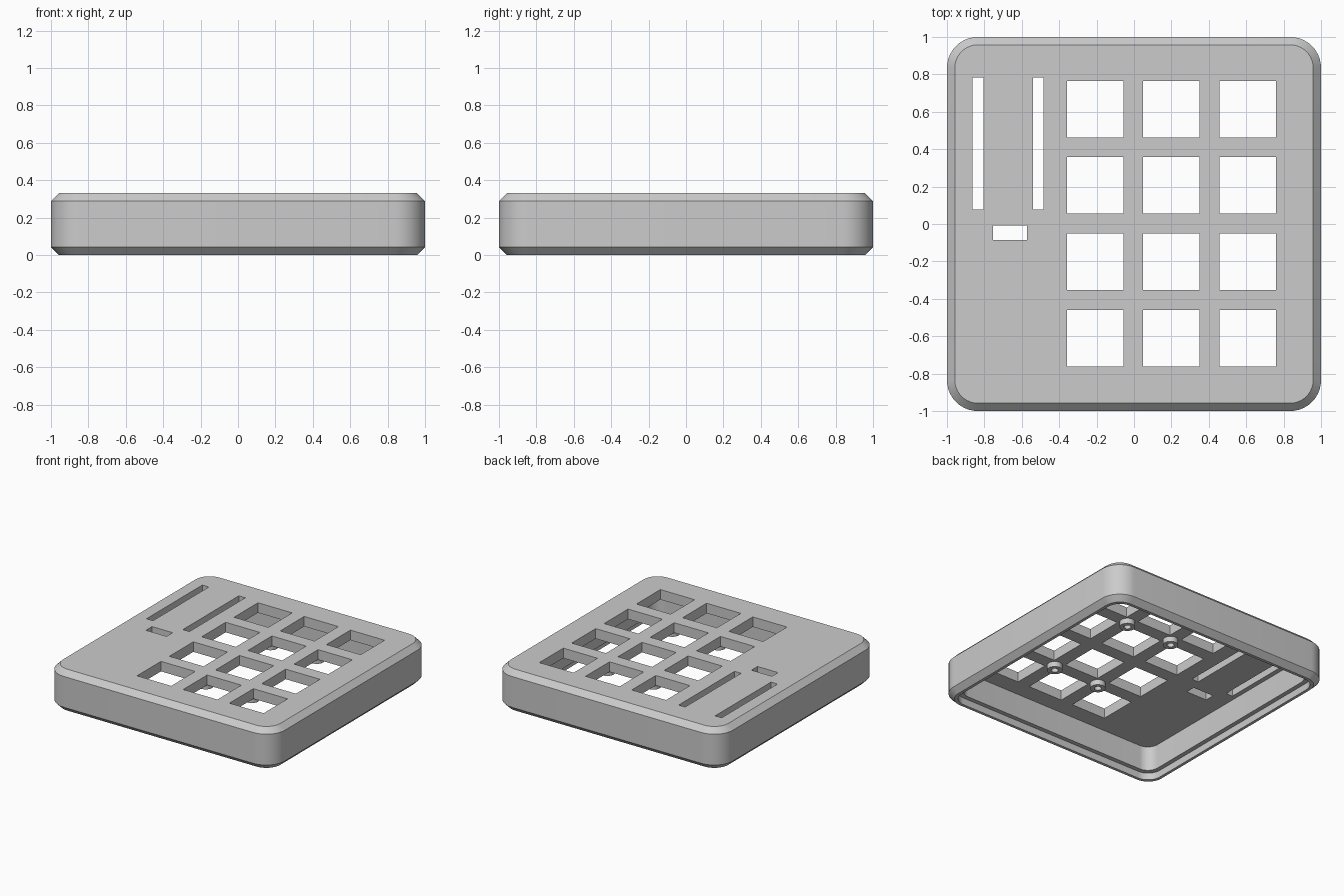
import bpy
import bmesh
from math import cos, sin, pi, radians
from mathutils import Matrix, Vector

default = bpy.data.objects.get("Cube")
if default:
    bpy.data.objects.remove(default, do_unlink=True)

HEIGHT, CEILING, CHAMFER, RADIUS = 0.33, 0.25, 0.042, 0.165

grey = bpy.data.materials.new("plain grey")
grey.use_nodes = True
grey.diffuse_color = (0.6, 0.6, 0.6, 1)
grey.node_tree.nodes["Principled BSDF"].inputs["Base Color"].default_value = (0.6, 0.6, 0.6, 1)


def add_object(name, bm):
    mesh = bpy.data.meshes.new(name)
    bm.to_mesh(mesh)
    bm.free()
    mesh.materials.append(grey)
    obj = bpy.data.objects.new(name, mesh)
    bpy.context.collection.objects.link(obj)
    return obj


def rounded_ring(bm, half, radius, z, steps=10):
    """Ring of vertices around a rounded square (a circle when half == radius)."""
    ring = []
    for quarter in range(4):
        middle = pi / 4 + quarter * pi / 2
        cx = (half - radius) * (1 if cos(middle) > 0 else -1)
        cy = (half - radius) * (1 if sin(middle) > 0 else -1)
        for i in range(steps + 1):
            a = quarter * pi / 2 + i / steps * pi / 2
            ring.append(bm.verts.new((cx + radius * cos(a), cy + radius * sin(a), z)))
    return ring


def loft(name, sections, location=(0, 0, 0)):
    """Closed solid skinned through (half width, corner radius, z) sections."""
    bm = bmesh.new()
    rings = [rounded_ring(bm, *s) for s in sections]
    for a, b in zip(rings, rings[1:]):
        for i in range(len(a)):
            j = (i + 1) % len(a)
            bm.faces.new((a[i], a[j], b[j], b[i]))
    bm.faces.new(rings[0])
    bm.faces.new(rings[-1])
    bmesh.ops.remove_doubles(bm, verts=bm.verts, dist=1e-5)
    bmesh.ops.recalc_face_normals(bm, faces=bm.faces)
    bmesh.ops.translate(bm, verts=bm.verts, vec=location)
    return add_object(name, bm)


def shade(obj):
    bpy.ops.object.select_all(action='DESELECT')
    obj.select_set(True)
    bpy.context.view_layer.objects.active = obj
    bpy.ops.object.shade_smooth_by_angle(angle=radians(30))


# Hollow case: top plate, chamfered walls, stepped lip around the open underside
case = loft("case_shell", [
    (1 - CHAMFER, RADIUS - CHAMFER, HEIGHT),
    (1, RADIUS, HEIGHT - CHAMFER),
    (1, RADIUS, CHAMFER),
    (1 - CHAMFER, RADIUS - CHAMFER, 0),
    (0.935, 0.11, 0),
    (0.935, 0.11, 0.055),
    (0.9, 0.09, 0.055),
    (0.9, 0.09, CEILING),
])

# Openings as (x centre, y centre, width, depth): key grid, two slots, small window
openings = [(0.2 + 0.408 * col, 0.002 + 0.408 * row, 0.302, 0.302)
            for col in (-1, 0, 1) for row in (-1.5, -0.5, 0.5, 1.5)]
openings += [(-0.834, 0.43, 0.058, 0.705), (-0.512, 0.43, 0.058, 0.705),
             (-0.662, -0.047, 0.182, 0.077)]
bm = bmesh.new()
for x, y, w, d in openings:
    place = Matrix.Translation(Vector((x, y, HEIGHT))) @ Matrix.Diagonal((w, d, 0.3, 1))
    bmesh.ops.create_cube(bm, size=1, matrix=place)
cutter = add_object("opening_cutter", bm)
cutter.hide_render = True

cut = case.modifiers.new("openings", 'BOOLEAN')
cut.operation = 'DIFFERENCE'
cut.solver = 'EXACT'
cut.object = cutter
bpy.context.view_layer.objects.active = case
bpy.ops.object.modifier_apply(modifier=cut.name)
bpy.data.objects.remove(cutter, do_unlink=True)
shade(case)

# Screw standoffs hanging under the plate, between the key openings
for x in (0, 0.407):
    for y in (-0.407, 0.411):
        post = loft("screw_standoff", [
            (0.056, 0.056, CEILING + 0.01),
            (0.056, 0.056, CEILING - 0.042),
            (0.026, 0.026, CEILING - 0.042),
            (0.026, 0.026, CEILING - 0.002),
        ], (x, y, 0))
        shade(post)
